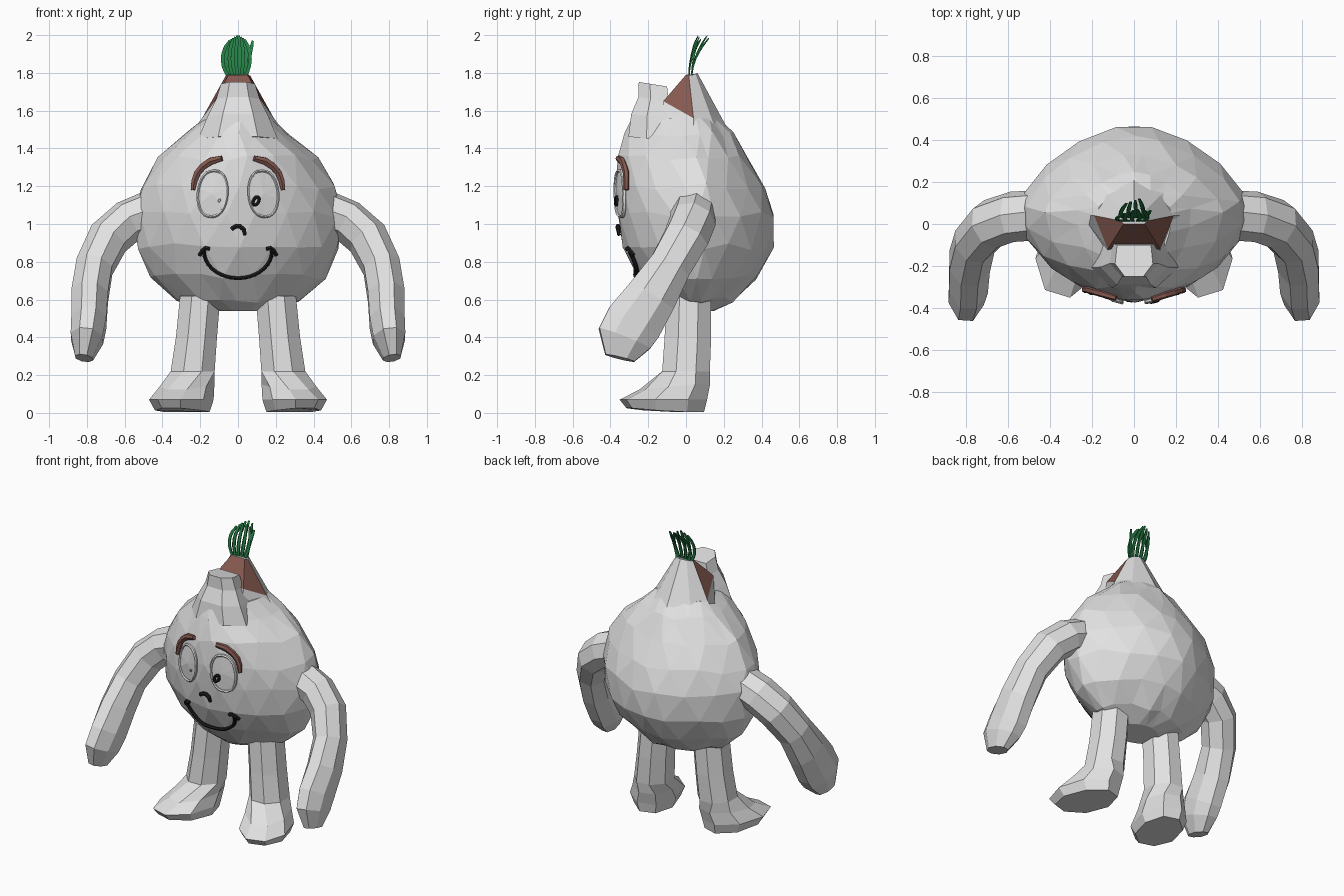
import bpy, bmesh, math, random
from mathutils import Vector
from mathutils.bvhtree import BVHTree

if "Cube" in bpy.data.objects:
    bpy.data.objects.remove(bpy.data.objects["Cube"])

random.seed(4)


def material(name, rgb):
    m = bpy.data.materials.new(name)
    m.diffuse_color = (*rgb, 1)
    m.use_nodes = True
    m.node_tree.nodes["Principled BSDF"].inputs["Base Color"].default_value = m.diffuse_color
    return m


GREY = material("pale_skin", (0.76, 0.76, 0.76))
BROWN = material("brown_skin", (0.235, 0.1, 0.08))
GREEN = material("sprout_green", (0.018, 0.21, 0.06))
BLACK = material("black_line", (0.012, 0.012, 0.012))


def finish(name, bm, mats):
    bmesh.ops.recalc_face_normals(bm, faces=bm.faces)
    me = bpy.data.meshes.new(name)
    bm.to_mesh(me)
    bm.free()
    for m in mats:
        me.materials.append(m)
    ob = bpy.data.objects.new(name, me)
    bpy.context.collection.objects.link(ob)
    return ob


def loft(name, rings, mats, closed=False, stagger=False):
    """Skin a list of equal-length rings; stagger gives a triangle lattice."""
    bm = bmesh.new()
    vs = [[bm.verts.new(p) for p in r] for r in rings]
    n = len(vs[0])
    for k in range(len(vs) if closed else len(vs) - 1):
        a, b = vs[k], vs[(k + 1) % len(vs)]
        for i in range(n):
            j = (i + 1) % n
            if not stagger:
                bm.faces.new((a[i], a[j], b[j], b[i]))
            elif k % 2 == 0:
                bm.faces.new((a[i], a[j], b[i]))
                bm.faces.new((a[j], b[j], b[i]))
            else:
                bm.faces.new((a[i], b[j], b[i]))
                bm.faces.new((a[i], a[j], b[j]))
    if not closed:
        bm.faces.new(vs[0])
        bm.faces.new(vs[-1])
    return finish(name, bm, mats)


def tube(name, pts, radii, mat, ref, n=6, closed=False):
    """Tube along pts; radii are (across, along ref) pairs."""
    pts = [Vector(p) for p in pts]
    m, rings = len(pts), []
    for i, p in enumerate(pts):
        if closed:
            t = pts[(i + 1) % m] - pts[i - 1]
        else:
            t = pts[min(i + 1, m - 1)] - pts[max(i - 1, 0)]
        t.normalize()
        v = Vector(ref)
        v = (v - t * v.dot(t)).normalized()
        u = t.cross(v)
        ru, rv = radii[i] if isinstance(radii, list) else radii
        rings.append([p + u * ru * math.cos(a) + v * rv * math.sin(a)
                      for a in (math.tau * (q + 0.5) / n for q in range(n))])
    return loft(name, rings, [mat], closed)


# bulb body: half width, front y, back y at each height
N = 18
body_rings = []
for k, (z, w, f, b) in enumerate([
        (.54, .15, -.08, .15), (.60, .33, -.15, .26), (.72, .465, -.26, .38),
        (.88, .54, -.335, .465), (1.05, .555, -.365, .475), (1.2, .52, -.375, .42),
        (1.35, .425, -.365, .335), (1.48, .275, -.325, .25), (1.56, .18, -.29, .17)]):
    ring = []
    for i in range(N):
        a = math.tau * (i + 0.5 * (k % 2)) / N + random.uniform(-.05, .05)
        c, s = math.cos(a), math.sin(a)
        e = 1.22 if s > 0 else 1.15         # slightly pointed plan
        depth = (b - .05 if s > 0 else f - .05) * abs(s) ** e
        dz = random.uniform(-.018, .018) if 0 < k < 8 else 0
        ring.append(Vector((w * math.copysign(abs(c) ** e, c), .05 + depth, z + dz)))
    body_rings.append(ring)
body = loft("bulb_body", body_rings, [GREY], stagger=True)
tree = BVHTree.FromPolygons([v.co for v in body.data.vertices],
                            [p.vertices for p in body.data.polygons])


def on_face(x, z, lift=0.0):
    hit = tree.ray_cast(Vector((x, -2, z)), Vector((0, 1, 0)))[0]
    return Vector((x, hit.y - lift, z))


# rear peak, with the peeled brown layer on its front
skirt = [(-.13, -.14, 1.5), (.13, -.14, 1.5), (.25, .04, 1.48), (.17, .165, 1.47),
         (0, .24, 1.47), (-.17, .165, 1.47), (-.25, .04, 1.48)]
low = [(-.125, -.12, 1.65), (.125, -.12, 1.65), (.19, .04, 1.56), (.125, .135, 1.56),
       (0, .19, 1.56), (-.125, .135, 1.56), (-.19, .04, 1.56)]
tip = [(-.05, 0, 1.79), (.05, 0, 1.79), (.065, .015, 1.785), (.04, .05, 1.795),
       (0, .06, 1.8), (-.04, .05, 1.795), (-.065, .015, 1.785)]
peak = loft("rear_peak", [skirt, low, tip], [GREY, BROWN])
for p in peak.data.polygons:
    p.material_index = int(p.normal.y < -0.02 and abs(p.normal.z) < 0.9 and p.center.z > 1.62)

# blunt front peak
shape = [(-.5, -1), (.5, -1), (1, -.2), (.9, 1), (-.9, 1), (-1, -.2)]
loft("front_peak", [[(x * w, c + y * d, z - .012 * y) for x, y in shape]
                    for z, w, c, d in [(1.45, .21, -.185, .12), (1.57, .16, -.185, .105),
                                       (1.66, .115, -.172, .08), (1.74, .09, -.175, .075)]],
     [GREY])

# arms and legs, mirrored
arm_path = [(.46, .04, 1.06), (.58, .035, 1.015), (.685, 0, .925), (.76, -.085, .775),
            (.785, -.18, .62), (.79, -.275, .48), (.80, -.325, .395), (.815, -.35, .29)]
arm_radii = [(.12, .12), (.112, .125), (.112, .125), (.105, .12),
             (.105, .145), (.10, .165), (.092, .158), (.05, .085)]
leg_rows = [(.62, .20, .015, .11, .122), (.40, .22, .01, .112, .127),
            (.22, .24, .0, .12, .13), (.15, .27, -.06, .133, .185),
            (.07, .30, -.12, .155, .23), (.005, .295, -.11, .13, .205)]
turn = math.radians(17)
for side, s in (("left", -1), ("right", 1)):
    tube(side + "_arm", [(s * x, y, z) for x, y, z in arm_path], arm_radii, GREY,
         (0, .83, -.55), n=8)
    rings = []
    for z, cx, cy, rx, ry in leg_rows:
        r = turn if z < .2 else 0
        ring = []
        for i in range(8):
            a = math.tau * (i + .5) / 8
            x, y = rx * math.cos(a) * 1.05, ry * math.sin(a) * 1.05
            tilt = max(0, -y) * .15 if .1 < z < .2 else 0
            if z < .05:
                tilt = -max(0, -y) * .1      # sole lifts at the toe
            ring.append((s * (cx + x * math.cos(r) - y * math.sin(r)),
                         cy + x * math.sin(r) + y * math.cos(r), z - tilt))
        rings.append(ring)
    loft(side + "_leg", rings, [GREY])

    # eye: pale disc inside a raised rim
    cx, cz = s * .135, 1.16
    oval = []
    for i in range(28):
        a = math.tau * i / 28
        x = cx + .078 * math.copysign(abs(math.cos(a)) ** .85, math.cos(a)) - s * .008 * math.sin(a)
        oval.append((x, cz + .122 * math.sin(a)))
    tube(side + "_eye_rim", [on_face(x, z, .008) for x, z in oval], (.008, .012), GREY,
         (0, 1, 0), closed=True)
    bm = bmesh.new()
    hub = bm.verts.new(on_face(cx, cz, .009))
    rim = [bm.verts.new(on_face(x, z, .009)) for x, z in oval]
    for i in range(28):
        bm.faces.new((hub, rim[i], rim[(i + 1) % 28]))
    finish(side + "_eye", bm, [GREY])

    # eyebrow
    brow = [(.238, 1.18), (.232, 1.225), (.215, 1.27), (.185, 1.305), (.145, 1.332), (.085, 1.348)]
    tube(side + "_eyebrow", [on_face(s * x, z, .012) for x, z in brow],
         [(.012, .014), (.018, .016), (.02, .018), (.021, .018), (.022, .018), (.016, .014)],
         BROWN, (0, 1, 0))

    # dimple at the mouth corner
    tube(side + "_dimple", [on_face(s * x, z, .01) for x, z in
                            [(.15, .868), (.172, .872), (.19, .858), (.203, .835)]],
         (.012, .011), BLACK, (0, 1, 0))

# pupils
for name, px, pz, rx, rz, r in (("right_pupil", .096, 1.122, .015, .022, .010),
                                ("left_pupil", -.10, 1.125, .006, .008, .003)):
    ring = [on_face(px + rx * math.cos(math.tau * i / 14) + .3 * rz * math.sin(math.tau * i / 14),
                    pz + rz * math.sin(math.tau * i / 14), .014) for i in range(14)]
    tube(name, ring, (r, r), BLACK if r > .005 else GREY, (0, 1, 0), closed=True)

# smile and nose
smile = []
for i in range(19):
    a = math.pi * (1 + i / 18)
    smile.append(on_face(.18 * math.cos(a), .855 + .142 * math.sin(a), .01))
tube("mouth", smile, (.011, .012), BLACK, (0, 1, 0))
tube("nose", [on_face(x, z, .012) for x, z in
              [(-.035, .972), (-.015, .987), (.01, .988), (.03, .972), (.038, .94)]],
     [(.014, .012)] * 4 + [(.010, .009)], BLACK, (0, 1, 0))

# green sprouts: flat curved blades
for i in range(10):
    f = i / 4.5 - 1
    x0, bulge, end = f * .042, f * .105, f * .045
    if i == 9:
        bulge, end = .05, .078
    lean = .035 + .055 * ((i * 5) % 9) / 8
    top = 2.0 - .03 * abs(f)
    pts = []
    for q in range(7):
        t = q / 6
        x = x0 * (1 - t) ** 2 + 2 * bulge * 1.15 * t * (1 - t) + end * t * t
        pts.append((x, .015 + .015 * (i % 2) + lean * t ** 2, 1.77 + (top - 1.77) * t))
    tube(f"sprout_{i + 1}", pts, [(.013, .005)] * 6 + [(.008, .003)], GREEN, (0, 1, 0), n=4)
